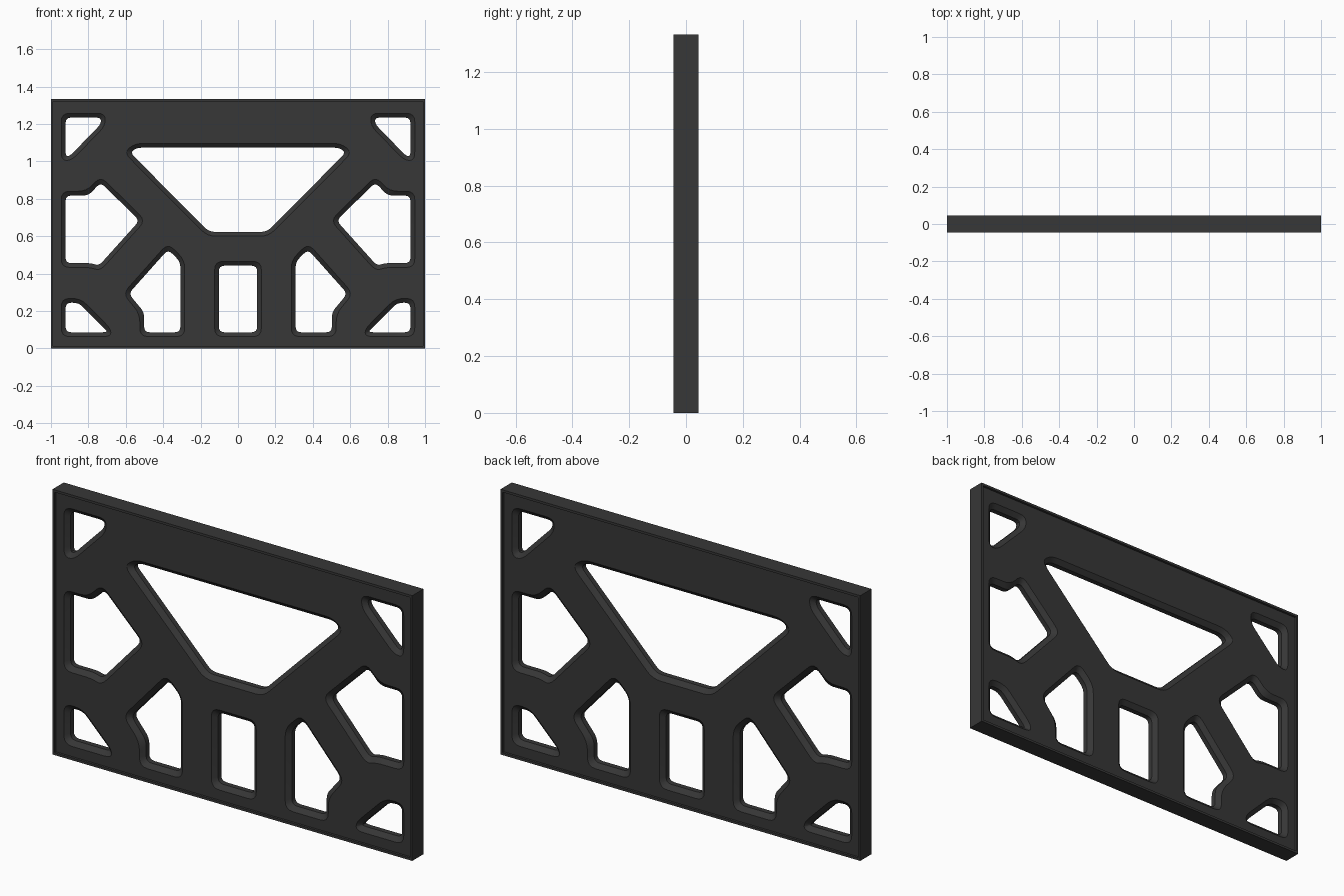
import bpy, bmesh
from mathutils import Vector

if "Cube" in bpy.data.objects:
    bpy.data.objects.remove(bpy.data.objects["Cube"])

HEIGHT = 1.333
HALF = 0.0445      # half thickness of the raised rim
FACE = 0.033       # half thickness of the recessed panel
RIM = 0.012        # width of the raised rim
CH = 0.023         # chamfer width around each opening
CH_DEPTH = 0.02

# Openings as sharp outlines (x, z), left half; mirrored below
left = [
    [(-.945, 1.257), (-.71, 1.257), (-.71, 1.19), (-.89, 1.005), (-.945, 1.005)],
    [(-.945, .84), (-.81, .84), (-.735, .92), (-.495, .684), (-.737, .415),
     (-.79, .433), (-.945, .433)],
    [(-.945, .267), (-.842, .267), (-.68, .105), (-.68, .063), (-.945, .063)],
    [(-.285, .063), (-.525, .063), (-.525, .185), (-.615, .293), (-.375, .562),
     (-.285, .472)],
]
middle = [
    [(-.125, .063), (.125, .063), (.125, .465), (-.125, .465)],
    [(-.55, 1.096), (-.61, 1.048), (-.164, .6), (.164, .6), (.61, 1.048), (.55, 1.096)],
]


def ccw(pts):
    pts = [Vector(p) for p in pts]
    area = sum(a.x * b.y - b.x * a.y for a, b in zip(pts, pts[1:] + pts[:1]))
    return pts if area > 0 else pts[::-1]


def inset(pts, d):
    out = []
    for i, p in enumerate(pts):
        a = (p - pts[i - 1]).normalized()
        b = (pts[(i + 1) % len(pts)] - p).normalized()
        na, nb = Vector((-a.y, a.x)), Vector((-b.y, b.x))
        out.append(p + (na + nb) * d / (1 + na.dot(nb)))
    return out


def rounded(pts, r, steps=4):
    out = []
    for i, p in enumerate(pts):
        a, b = pts[i - 1] - p, pts[(i + 1) % len(pts)] - p
        pa = p + a.normalized() * min(r, a.length * .46)
        pb = p + b.normalized() * min(r, b.length * .46)
        for k in range(steps + 1):
            t = k / steps
            out.append(pa * (1 - t) ** 2 + p * 2 * t * (1 - t) + pb * t * t)
    return out


bm = bmesh.new()


def ring(pts, y):
    return [bm.verts.new((p.x, y, p.y)) for p in pts]


def bridge(rings):
    for r, s in zip(rings, rings[1:]):
        n = len(r)
        for i in range(n):
            j = (i + 1) % n
            bm.faces.new((r[i], r[j], s[j], s[i]))


def loop_edges(r):
    return [bm.edges.get((r[i - 1], r[i])) for i in range(len(r))]


front, back = [], []

# Raised outer rim around the recessed panel
rect = ccw([(-1, 0), (1, 0), (1, HEIGHT), (-1, HEIGHT)])
inner = inset(rect, RIM)
rim = [ring(inner, -FACE), ring(inner, -HALF), ring(rect, -HALF),
       ring(rect, HALF), ring(inner, HALF), ring(inner, FACE)]
bridge(rim)
front += loop_edges(rim[0])
back += loop_edges(rim[-1])

# Chamfered openings
for pts in left + [[(-x, z) for x, z in h] for h in left] + middle:
    pts = ccw(pts)
    wide, narrow = rounded(pts, .045), rounded(inset(pts, CH), .03)
    y = FACE - CH_DEPTH
    rings = [ring(wide, -FACE), ring(narrow, -y), ring(narrow, y), ring(wide, FACE)]
    bridge(rings)
    front += loop_edges(rings[0])
    back += loop_edges(rings[-1])

# Flat panel faces with the openings left free
bmesh.ops.triangle_fill(bm, edges=front, use_beauty=True, normal=(0, -1, 0))
bmesh.ops.triangle_fill(bm, edges=back, use_beauty=True, normal=(0, 1, 0))
bmesh.ops.recalc_face_normals(bm, faces=bm.faces)

mesh = bpy.data.meshes.new("cutout_panel")
bm.to_mesh(mesh)
bm.free()
mat = bpy.data.materials.new("dark grey")
mat.diffuse_color = (.038, .038, .038, 1)
mat.use_nodes = True
mat.node_tree.nodes["Principled BSDF"].inputs["Base Color"].default_value = mat.diffuse_color
mesh.materials.append(mat)
panel = bpy.data.objects.new("cutout_panel", mesh)
bpy.context.collection.objects.link(panel)
bpy.context.view_layer.objects.active = panel
panel.select_set(True)
bpy.ops.object.shade_smooth_by_angle(angle=.52)
